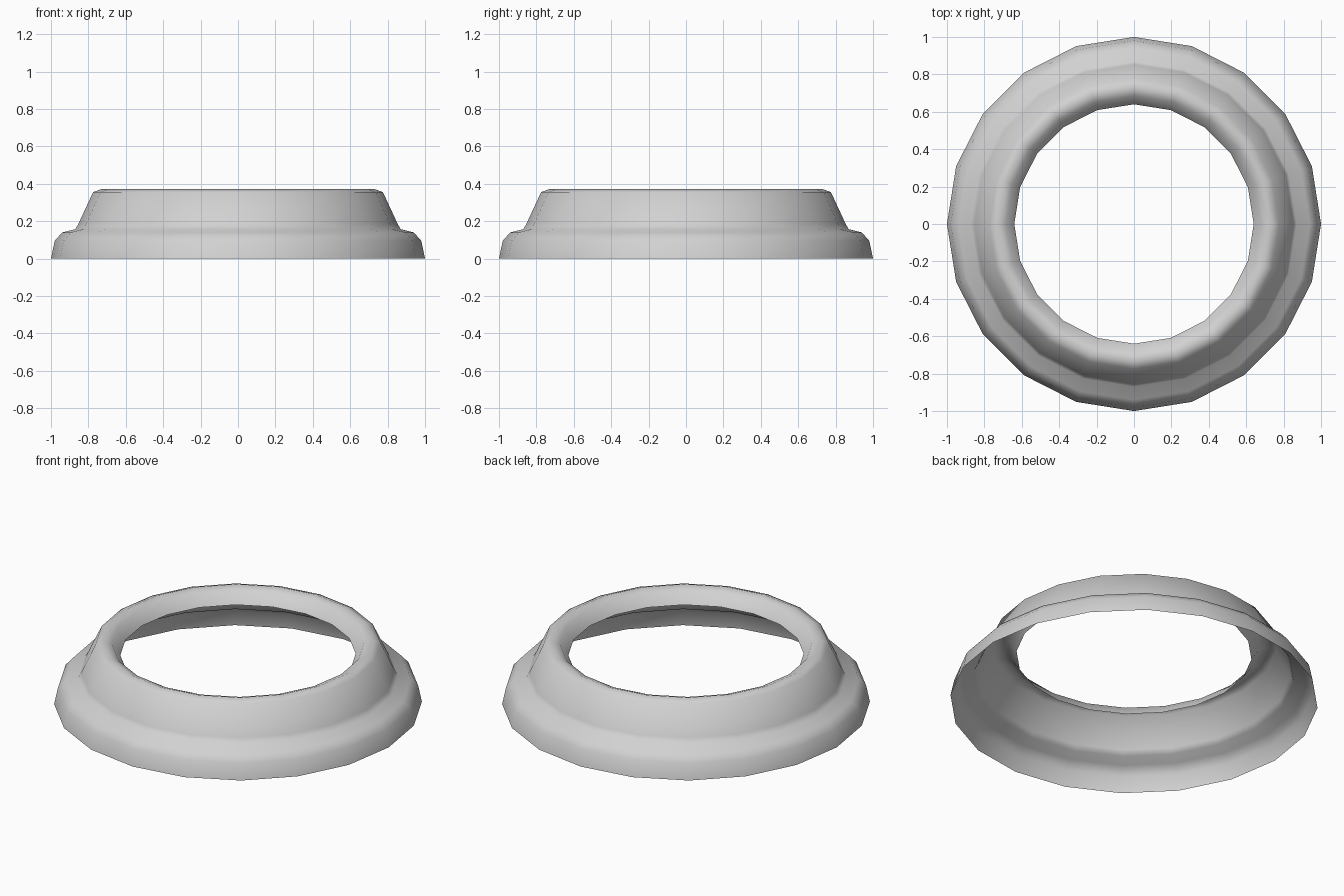
import bpy, bmesh, math

if "Cube" in bpy.data.objects:
    bpy.data.objects.remove(bpy.data.objects["Cube"])

SIDES = 20
# open profile (radius, height): base skirt, ledge, sloped wall, rounded rim, inner lip
PROFILE = [(1.0, 0.0), (0.98, 0.095), (0.94, 0.14), (0.87, 0.157), (0.853, 0.187),
           (0.775, 0.355), (0.73, 0.372), (0.685, 0.355), (0.64, 0.29)]

mat = bpy.data.materials.new("light grey")
mat.diffuse_color = (0.64, 0.64, 0.64, 1)
mat.use_nodes = True
mat.node_tree.nodes["Principled BSDF"].inputs["Base Color"].default_value = mat.diffuse_color

# revolve the profile around z
bm = bmesh.new()
rings = [[bm.verts.new((r * math.cos(2 * math.pi * i / SIDES),
                        r * math.sin(2 * math.pi * i / SIDES), z))
          for i in range(SIDES)] for r, z in PROFILE]
for low, high in zip(rings, rings[1:]):
    for i in range(SIDES):
        j = (i + 1) % SIDES
        face = bm.faces.new((low[i], low[j], high[j], high[i]))
        face.smooth = True

mesh = bpy.data.meshes.new("ring_collar")
bm.to_mesh(mesh)
bm.free()
mesh.materials.append(mat)
ring = bpy.data.objects.new("ring_collar", mesh)
bpy.context.collection.objects.link(ring)
